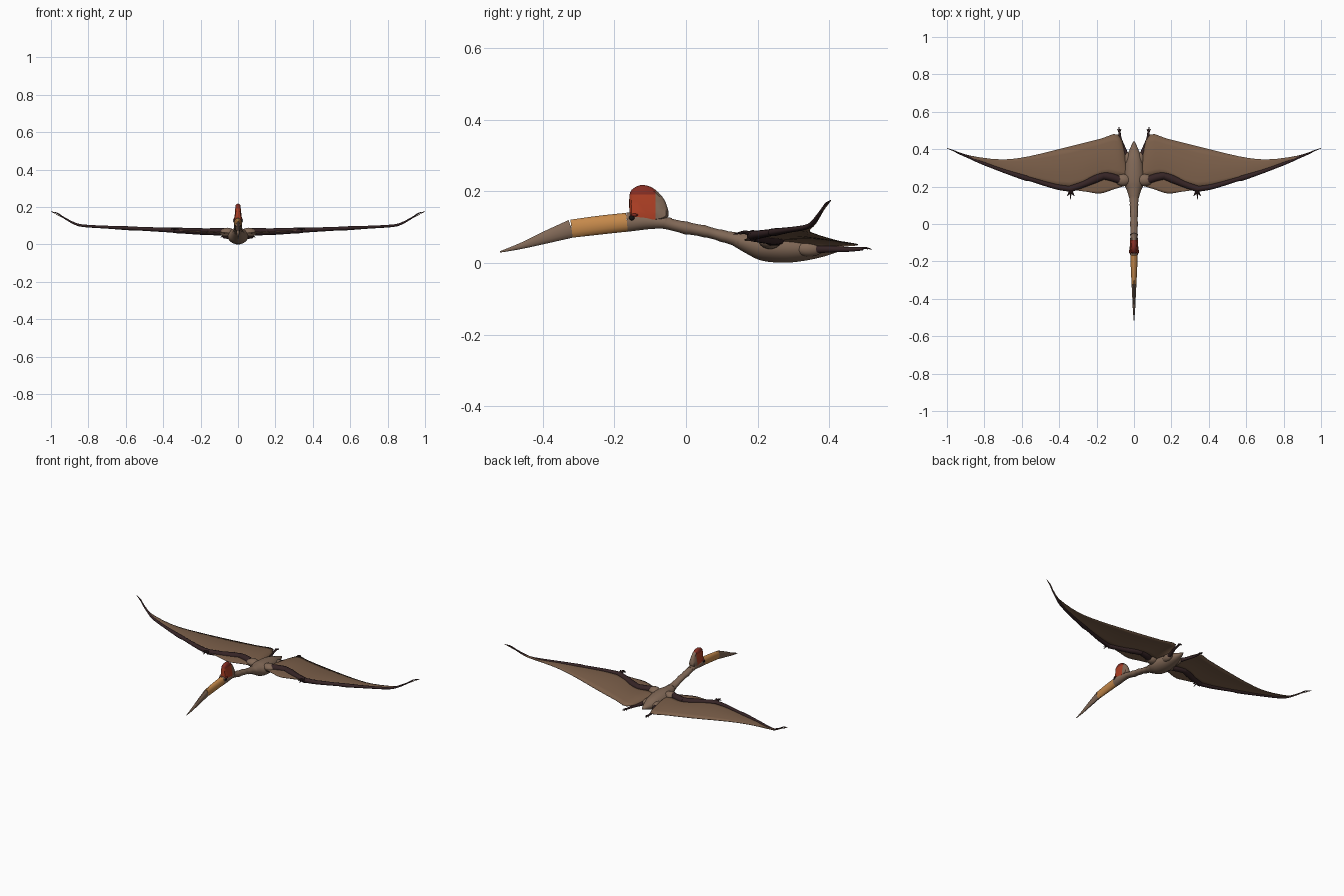
import bpy, bmesh, math
from mathutils import Vector

if "Cube" in bpy.data.objects:
    bpy.data.objects.remove(bpy.data.objects["Cube"])


def material(name, rgb):
    m = bpy.data.materials.new(name)
    m.diffuse_color = (*rgb, 1)
    m.use_nodes = True
    m.node_tree.nodes["Principled BSDF"].inputs["Base Color"].default_value = m.diffuse_color
    return m


SKIN = material("body brown", (0.22, 0.14, 0.095))
MEMBRANE = material("membrane brown", (0.20, 0.115, 0.068))
DARK = material("dark limb", (0.035, 0.017, 0.018))
ORANGE = material("beak orange", (0.56, 0.25, 0.07))
RED = material("crest red", (0.42, 0.05, 0.018))
DEEP_RED = material("crest deep red", (0.23, 0.026, 0.016))
BLACK = material("eye black", (0.008, 0.007, 0.007))


def finish(name, bm, mats, mirror=False, angle=40):
    bmesh.ops.recalc_face_normals(bm, faces=bm.faces)
    me = bpy.data.meshes.new(name)
    bm.to_mesh(me)
    bm.free()
    ob = bpy.data.objects.new(name, me)
    bpy.context.collection.objects.link(ob)
    for m in mats:
        me.materials.append(m)
    bpy.ops.object.select_all(action='DESELECT')
    ob.select_set(True)
    bpy.context.view_layer.objects.active = ob
    bpy.ops.object.shade_smooth_by_angle(angle=math.radians(angle))
    if mirror:
        ob.modifiers.new("mirror", 'MIRROR').use_clip = False
    return ob


def spline(pts, steps):
    """Catmull-Rom resampling of tuples of any length."""
    pts = [Vector(p) for p in pts]
    out = []
    for i in range(len(pts) - 1):
        a, b, c, d = pts[max(i - 1, 0)], pts[i], pts[i + 1], pts[min(i + 2, len(pts) - 1)]
        for k in range(steps):
            t = k / steps
            out.append(0.5 * (2 * b + (c - a) * t + (2 * a - 5 * b + 4 * c - d) * t * t
                              + (3 * b - a - 3 * c + d) * t ** 3))
    return out + [pts[-1]]


def add_tube(bm, sections, steps=4, sides=14, ripple=0.0):
    """Sections are x, y, z, sideways radius, vertical radius."""
    secs = spline(sections, steps)
    rings = []
    for i, s in enumerate(secs):
        c = Vector(s[:3])
        t = (Vector(secs[min(i + 1, len(secs) - 1)][:3]) - Vector(secs[max(i - 1, 0)][:3])).normalized()
        side = t.cross(Vector((0, 0, 1))).normalized()
        up = side.cross(t)
        k = 1 + ripple * (i % 4 == 0)
        ra, rb = max(s[3], 0.0008) * k, max(s[4], 0.0008) * k
        rings.append([bm.verts.new(c + side * ra * math.cos(a) + up * rb * math.sin(a))
                      for a in (2 * math.pi * j / sides for j in range(sides))])
    for r, q in zip(rings, rings[1:]):
        for j in range(sides):
            n = (j + 1) % sides
            bm.faces.new((r[j], r[n], q[n], q[j]))
    bm.faces.new(rings[0])
    bm.faces.new(rings[-1])


def tube(name, sections, mat, mirror=False, **kw):
    bm = bmesh.new()
    add_tube(bm, sections, **kw)
    return finish(name, bm, [mat], mirror)


def ellipsoid(name, loc, radii, mat):
    bm = bmesh.new()
    bmesh.ops.create_uvsphere(bm, u_segments=16, v_segments=10, radius=1)
    for v in bm.verts:
        v.co = Vector([v.co[i] * radii[i] + loc[i] for i in range(3)])
    return finish(name, bm, [mat], True)


def sheet(name, front, back, camber):
    """Thin cambered skin stretched between two edges."""
    front, back = spline(front, 3), spline(back, 3)
    n = 6
    bm = bmesh.new()
    rows = []
    for f, b in zip(front, back):
        lift = camber * min(1, (f - b).length / 0.2)
        rows.append([bm.verts.new(f.lerp(b, k / n) + Vector((0, 0, lift * math.sin(math.pi * k / n))))
                     for k in range(n + 1)])
    for r, q in zip(rows, rows[1:]):
        for k in range(n):
            bm.faces.new((r[k], q[k], q[k + 1], r[k + 1]))
    ob = finish(name, bm, [MEMBRANE], True)
    solid = ob.modifiers.new("thickness", 'SOLIDIFY')
    solid.thickness = 0.003
    solid.offset = 0


# Beak, head, neck and torso
tube("beak_tip", [(0, -.52, .031, .001, .002), (0, -.46, .048, .006, .009),
                  (0, -.40, .069, .009, .017), (0, -.32, .096, .013, .026)], SKIN)
tube("beak", [(0, -.32, .096, .013, .026), (0, -.24, .106, .017, .027),
              (0, -.165, .114, .02, .027)], ORANGE)
tube("head", [(0, -.165, .114, .021, .0275), (0, -.13, .116, .023, .025),
              (0, -.09, .115, .021, .02), (0, -.04, .111, .018, .015)], SKIN)
tube("neck", [(0, -.06, .112, .019, .016), (0, 0, .098, .02, .017), (0, .05, .089, .02, .016),
              (0, .10, .076, .021, .016), (0, .15, .064, .027, .021)], SKIN, ripple=0.1)
tube("torso", [(0, .13, .068, .022, .017), (0, .18, .055, .038, .032), (0, .22, .047, .055, .042),
               (0, .28, .043, .054, .043), (0, .34, .042, .045, .035), (0, .38, .04, .031, .024),
               (0, .42, .04, .014, .011), (0, .445, .04, .001, .001)], SKIN, sides=18)
ellipsoid("shoulder", (.058, .235, .064), (.042, .032, .025), SKIN)
ellipsoid("thigh", (.035, .345, .04), (.02, .04, .022), SKIN)

# Crest: rounded plate, coloured by height and depth
outline = spline([(-.157, .13), (-.159, .165), (-.156, .198), (-.14, .213), (-.12, .218), (-.095, .211),
                  (-.07, .19), (-.055, .165), (-.049, .13), (-.075, .118), (-.11, .117), (-.14, .119),
                  (-.157, .13)], 3)[:-1]
bm = bmesh.new()
loops = []
for scale, x in ((.5, -1), (.88, -.8), (.97, -.45), (1, 0), (.97, .45), (.88, .8), (.5, 1)):
    ring = []
    for y, z in outline:
        yy, zz = -.11 + (y + .11) * scale, .16 + (z - .16) * scale
        ring.append(bm.verts.new((x * (.015 + max(0, .17 - zz) * .2), yy, zz)))
    loops.append(ring)
for r, q in zip(loops, loops[1:]):
    for j in range(len(r)):
        n = (j + 1) % len(r)
        bm.faces.new((r[j], r[n], q[n], q[j]))
bm.faces.new(loops[0])
bm.faces.new(loops[-1])
for co, no in (((0, -.085, 0), (0, 1, 0)), ((0, 0, .192), (0, 0, 1))):
    bmesh.ops.bisect_plane(bm, geom=bm.verts[:] + bm.edges[:] + bm.faces[:], plane_co=co, plane_no=no)
for f in bm.faces:
    c = f.calc_center_median()
    f.material_index = 2 if c.y > -.085 else (1 if c.z > .192 else 0)
finish("crest", bm, [RED, DEEP_RED, SKIN])

# Eyes with small brows
ellipsoid("eye", (.02, -.152, .126), (.006, .008, .007), BLACK)
ellipsoid("brow", (.019, -.145, .134), (.007, .012, .004), DEEP_RED)

# Wing arm and long wing finger
tube("upper_arm", [(.075, .235, .068, .02, .02), (.12, .25, .068, .021, .02),
                   (.165, .258, .068, .019, .018)], DARK, True)
tube("forearm", [(.15, .26, .068, .016, .017), (.2, .243, .069, .021, .018), (.27, .212, .072, .017, .016),
                 (.345, .186, .076, .017, .016)], DARK, True)
tube("wing_finger", [(.33, .186, .076, .015, .015), (.42, .2, .079, .014, .012), (.55, .238, .085, .011, .01),
                     (.58, .246, .086, .014, .011), (.7, .285, .092, .01, .008), (.82, .33, .099, .008, .007),
                     (.87, .352, .11, .007, .006), (.93, .376, .142, .005, .004), (.965, .392, .166, .003, .003),
                     (1, .405, .175, .001, .001)], DARK, True)

# Wing skins behind and in front of the arm
sheet("wing_membrane",
      [(.04, .25, .06), (.09, .25, .066), (.17, .258, .066), (.34, .188, .075), (.57, .244, .085),
       (.72, .293, .093), (.83, .335, .1), (.93, .376, .142), (.998, .405, .175)],
      [(.045, .37, .043), (.085, .478, .05), (.18, .455, .055), (.33, .418, .063), (.56, .362, .08),
       (.71, .345, .091), (.87, .364, .111), (.94, .384, .145), (.998, .406, .175)], .008)
sheet("front_membrane",
      [(.045, .205, .06), (.11, .185, .062), (.18, .163, .064), (.25, .172, .068), (.33, .183, .075)],
      [(.045, .24, .064), (.12, .25, .066), (.18, .252, .068), (.25, .22, .071), (.33, .19, .075)], .004)

# Hand claws
bm = bmesh.new()
for x, y in ((.318, .15), (.34, .132), (.358, .15)):
    add_tube(bm, [(.338, .182, .08, .006, .006), ((x + .338) / 2, .163, .086, .005, .005),
                  (x, y, .08, .001, .001)], steps=3, sides=8)
finish("hand_claws", bm, [DARK], True)

# Trailing legs and toes
tube("leg", [(.036, .355, .04, .014, .015), (.052, .40, .039, .01, .01), (.072, .455, .038, .007, .007),
             (.078, .495, .04, .006, .005)], DARK, True, sides=10)
bm = bmesh.new()
for x, y in ((.066, .508), (.075, .52), (.083, .52), (.092, .508)):
    add_tube(bm, [(.078, .485, .04, .004, .004), ((x + .078) / 2, .503, .042, .003, .003),
                  (x, y, .038, .001, .001)], steps=3, sides=6)
finish("toes", bm, [DARK], True)
